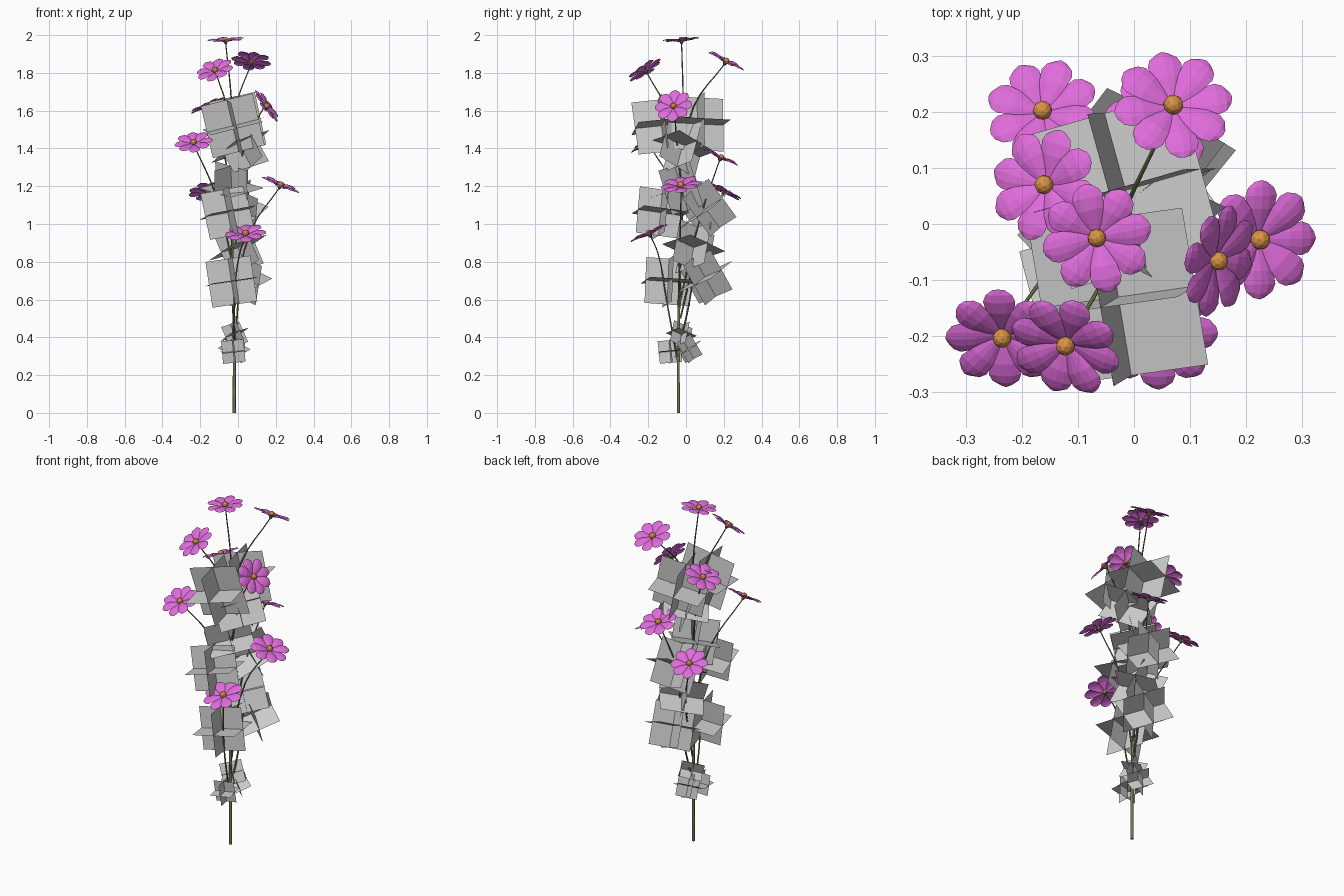
import bpy, bmesh, math
from mathutils import Vector, Matrix, Euler

if "Cube" in bpy.data.objects:
    bpy.data.objects.remove(bpy.data.objects["Cube"])


def material(name, rgb):
    m = bpy.data.materials.new(name)
    m.diffuse_color = (*rgb, 1)
    m.use_nodes = True
    m.node_tree.nodes["Principled BSDF"].inputs["Base Color"].default_value = m.diffuse_color
    return m


PINK = material("petal_pink", (0.74, 0.15, 0.71))
ORANGE = material("centre_orange", (0.70, 0.30, 0.06))
GREEN = material("stem_green", (0.17, 0.19, 0.08))


def add_object(name, bm, mat=None):
    me = bpy.data.meshes.new(name)
    bm.to_mesh(me)
    bm.free()
    ob = bpy.data.objects.new(name, me)
    bpy.context.collection.objects.link(ob)
    if mat:
        me.materials.append(mat)
    return ob


def stem(name, pts, r0, r1):
    cu = bpy.data.curves.new(name, 'CURVE')
    cu.dimensions = '3D'
    cu.bevel_depth = 1.0
    cu.bevel_resolution = 1
    cu.resolution_u = 4
    cu.use_fill_caps = True
    sp = cu.splines.new('BEZIER')
    sp.bezier_points.add(len(pts) - 1)
    for i, (bp, p) in enumerate(zip(sp.bezier_points, pts)):
        bp.co = p
        bp.handle_left_type = bp.handle_right_type = 'AUTO'
        bp.radius = r0 + (r1 - r0) * i / (len(pts) - 1)
    cu.materials.append(GREEN)
    ob = bpy.data.objects.new(name, cu)
    bpy.context.collection.objects.link(ob)


# Petal outline: distance from centre, half width, height
PETAL = [(0.008, 0.005, -0.014), (0.03, 0.016, -0.007), (0.053, 0.025, 0.000),
         (0.076, 0.029, 0.002), (0.092, 0.024, 0.000), (0.102, 0.011, -0.004)]


def flower(name, pos, normal, spin, size=1.0):
    place = (Matrix.Translation(pos) @ Vector(normal).to_track_quat('Z', 'Y').to_matrix().to_4x4()
             @ Matrix.Rotation(math.radians(spin), 4, 'Z') @ Matrix.Scale(size, 4))
    # eight slightly arched petals
    bm = bmesh.new()
    for k in range(8):
        turn = place @ Matrix.Rotation(k * math.tau / 8, 4, 'Z')
        rows = []
        for r, w, z in PETAL:
            row = []
            for s in (-1, -0.5, 0, 0.5, 1):
                notch = -0.003 * abs(s) if r > 0.08 else 0
                lift = 0.005 - 0.006 * s * s * w / 0.027 + (0.004 if k % 2 else 0)
                row.append(bm.verts.new(turn @ Vector((r + notch, w * s, z + lift))))
            rows.append(row)
        for a, b in zip(rows, rows[1:]):
            for i in range(4):
                bm.faces.new((a[i], b[i], b[i + 1], a[i + 1]))
    add_object(name + "_petals", bm, PINK)
    # faceted centre
    bm = bmesh.new()
    bmesh.ops.create_icosphere(bm, subdivisions=2, radius=0.017,
                               matrix=place @ Matrix.Translation((0, 0, 0.001)))
    add_object(name + "_centre", bm, ORANGE)
    # green cup under the petals
    bm = bmesh.new()
    bmesh.ops.create_cone(bm, cap_ends=True, segments=8, radius1=0.004, radius2=0.012, depth=0.014,
                          matrix=place @ Matrix.Translation((0, 0, -0.017)))
    add_object(name + "_calyx", bm, GREEN)


# Flowers: position, facing direction, spin, size, stem path below the flower
FLOWERS = [
    ((-0.066, -0.025, 1.974), (-0.05, -0.08, 1), 0, 0.97,
     [(-.03, -.02, 1.2), (-.035, -.015, 1.65)]),
    ((-0.122, -0.217, 1.815), (-0.28, -0.52, 0.8), 10, 1.0,
     [(-.03, -.02, 1.25), (-.05, -.09, 1.58)]),
    ((0.07, 0.212, 1.862), (0.08, 0.46, 0.88), 20, 1.05,
     [(-.03, -.02, 1.3), (-.01, .04, 1.62)]),
    ((0.15, -0.066, 1.625), (0.78, -0.22, 0.57), 5, 1.0,
     [(-.03, -.02, 1.15), (.05, -.05, 1.45)]),
    ((-0.235, -0.203, 1.432), (-0.12, -0.52, 0.84), 15, 1.0,
     [(-.03, -.03, .8), (-.12, -.05, 1.16)]),
    ((-0.163, 0.202, 1.172), (-0.12, 0.46, 0.88), 12, 1.0,
     [(-.02, -.03, .5), (-.04, .06, .85)]),
    ((-0.16, 0.07, 1.627), (-0.40, 0.12, 0.91), 0, 1.0,
     [(-.03, -.02, 1.1), (-.08, .02, 1.4)]),
    ((0.225, -0.028, 1.207), (0.38, -0.12, 0.9), 18, 1.05,
     [(-.02, -.04, .55), (.07, -.03, .97)]),
    ((0.04, -0.195, 0.951), (-0.05, -0.42, 0.9), 8, 1.08,
     [(-.02, -.045, .28), (-.02, -.10, .58), (.01, -.15, .85)]),
    ((0.05, 0.185, 1.352), (0.05, 0.42, 0.9), 0, 1.0,
     [(-.02, -.03, .6), (.0, .08, 1.05)]),
]
for i, (pos, nrm, spin, size, path) in enumerate(FLOWERS, 1):
    flower(f"flower_{i}", pos, nrm, spin, size)
    base = Vector(pos) - Vector(nrm).normalized() * 0.02
    stem(f"flower_stem_{i}", path + [base], 0.005, 0.003)

# Main stem and the back side stem
stem("main_stem", [(-.02, -.04, 0), (-.02, -.04, .4), (-.03, -.03, .8),
                   (-.03, -.02, 1.2), (-.035, -.015, 1.65)], 0.009, 0.005)
stem("back_stem", [(-.02, -.04, .33), (.0, .02, .6), (.0, .06, .9)], 0.005, 0.004)


# Leaf clumps: three square sheets crossing at right angles
def leaf_clump(name, pos, size, rot):
    place = Matrix.Translation(pos) @ Euler([math.radians(a) for a in rot]).to_matrix().to_4x4()
    bm = bmesh.new()
    for turn in (Matrix(), Matrix.Rotation(math.pi / 2, 4, 'X'), Matrix.Rotation(math.pi / 2, 4, 'Y')):
        bmesh.ops.create_grid(bm, x_segments=1, y_segments=1, size=size / 2, matrix=place @ turn)
    add_object(name, bm)


CLUMPS = [
    ((-0.025, -0.085, 0.325), 0.12, (5, -6, 8)),
    ((-0.02, 0.01, 0.34), 0.125, (22, 23, -30)),
    ((-0.018, -0.025, 0.415), 0.12, (-22, -14, 35)),
    ((-0.035, -0.095, 0.695), 0.245, (-4, -8, 12)),
    ((0.015, 0.10, 0.72), 0.24, (20, 23, -31)),
    ((0.0, 0.04, 0.875), 0.24, (-22, -12, 40)),
    ((-0.055, -0.135, 1.06), 0.25, (-8, -10, 16)),
    ((-0.01, 0.105, 1.08), 0.25, (30, 22, -25)),
    ((-0.035, -0.025, 1.19), 0.245, (12, -12, 42)),
    ((-0.028, -0.13, 1.52), 0.285, (6, -14, 8)),
    ((-0.015, 0.06, 1.53), 0.285, (-3, -12, 16)),
    ((0.012, -0.02, 1.41), 0.25, (-28, -14, 40)),
]
for i, (pos, size, rot) in enumerate(CLUMPS, 1):
    leaf_clump(f"leaf_clump_{i}", pos, size, rot)
